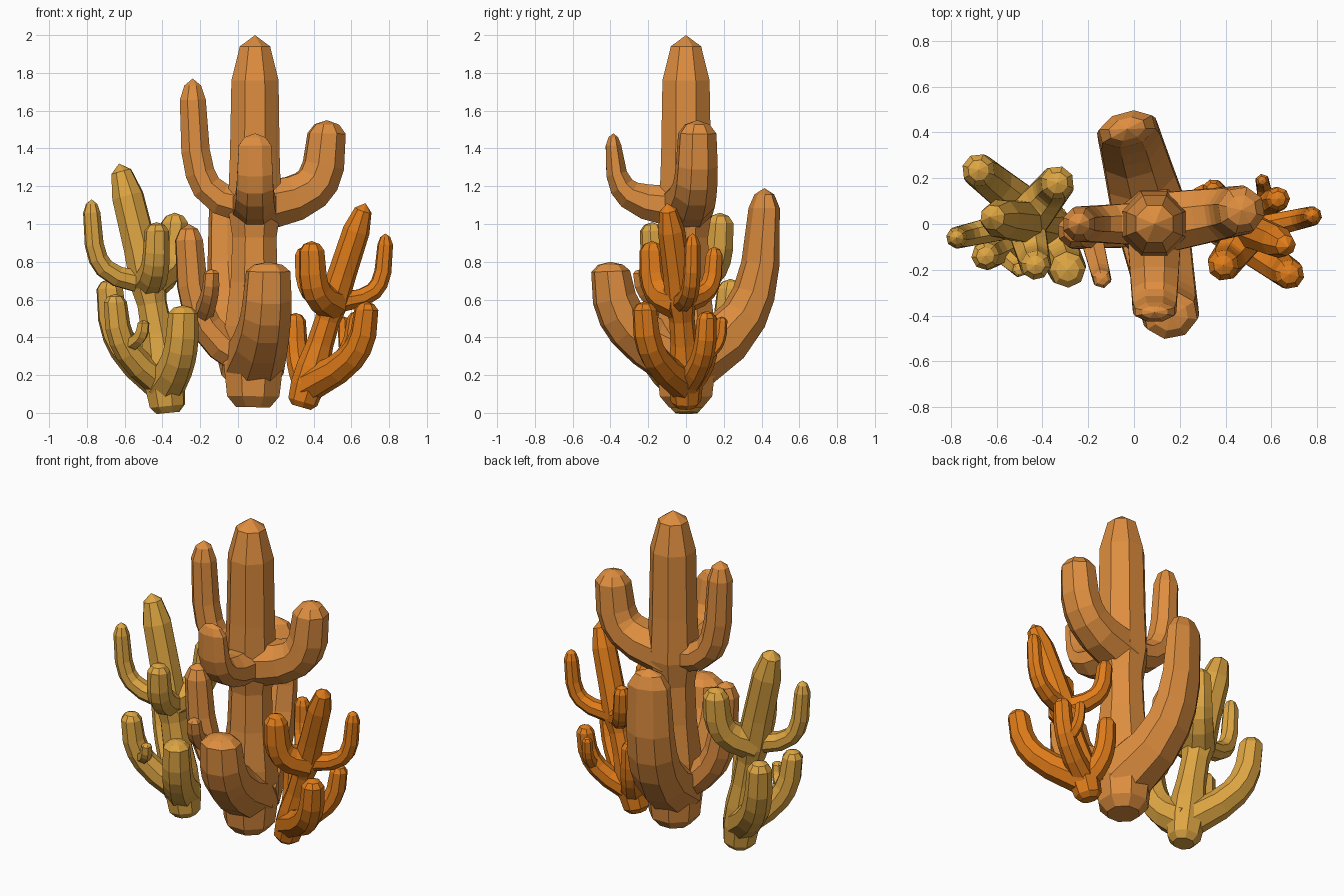
import bpy, bmesh, math
from mathutils import Vector

if "Cube" in bpy.data.objects:
    bpy.data.objects.remove(bpy.data.objects["Cube"])

# shared profiles: (position along the limb, radius factor)
TRUNK = [(0, .65), (.03, 1), (.12, 1.14), (.22, 1.1), (.34, .9), (.46, .84), (.54, 1.02), (.68, .95), (.88, .9), (.97, .58), (1, 0)]
ARM = [(0, 1.3), (.22, 1.15), (.42, 1.08), (.58, 1.05), (.75, 1.02), (.95, .93), (.985, .6), (1, 0)]
UPPER, LOWER = .54, .12          # where the two whorls of arms leave the trunk


def curve(a, b, c, w=1.0):
    """Weighted quadratic bend from a to c, pulled towards b."""
    a, b, c = Vector(a), Vector(b), Vector(c)

    def at(t):
        k = (1 - t) ** 2, 2 * w * t * (1 - t), t * t
        return (a * k[0] + b * k[1] + c * k[2]) / sum(k)
    return at


def limb(bm, path, profile, radius, sides=8, flat=1.0):
    """Faceted tube along path, closed to a point; flat squashes it radially."""
    span = path(1) - path(0)
    side = Vector((-span.y, span.x, 0))
    side = side.normalized() if side.length > .01 else Vector((0, 1, 0))
    rings = []
    for t, f in profile[:-1]:
        d = (path(min(t + .02, 1)) - path(max(t - .02, 0))).normalized()
        u = (side - d * side.dot(d)).normalized()
        v = d.cross(u) * (1 + (flat - 1) * t)
        angles = [2 * math.pi * (k + .5) / sides for k in range(sides)]
        rings.append([bm.verts.new(path(t) + (u * math.cos(a) + v * math.sin(a)) * radius * f)
                      for a in angles])
    tip = bm.verts.new(path(1))
    for k in range(sides):
        j = (k + 1) % sides
        for a, b in zip(rings, rings[1:]):
            bm.faces.new((a[k], a[j], b[j], b[k]))
        bm.faces.new((rings[-1][k], rings[-1][j], tip))
    bm.faces.new(rings[0][::-1])


def coral(name, rgb, trunk, radius, upper, lower, twig):
    """Arms are (x, y, elbow height, tip height, radius, optional flatness)."""
    bm = bmesh.new()
    stem = curve(*trunk)
    limb(bm, stem, TRUNK, radius)

    def arm(start, bend, x, y, elbow, top, r, flat=1.0, sides=8):
        path = curve(start, (x, y, elbow), (x, y, top), bend)
        limb(bm, path, ARM, r, sides, flat)
        return path

    for a in upper:
        arm(stem(UPPER), 2.0, *a)
    paths = [arm(stem(LOWER), 1.6, *a) for a in lower]
    arm(paths[-1](.5), 1.5, *twig, sides=6)      # small twig on the last lower arm

    bmesh.ops.recalc_face_normals(bm, faces=bm.faces)
    me = bpy.data.meshes.new(name)
    bm.to_mesh(me)
    bm.free()
    mat = bpy.data.materials.new(name + "_colour")
    mat.diffuse_color = (*rgb, 1)
    mat.use_nodes = True
    mat.node_tree.nodes["Principled BSDF"].inputs["Base Color"].default_value = mat.diffuse_color
    me.materials.append(mat)
    bpy.context.collection.objects.link(bpy.data.objects.new(name, me))


# Tall central coral: arms left, right, front; then front, back, left
coral("tall_coral", (.73, .27, .05), [(.08, 0, .03), (.09, 0, 1), (.09, 0, 2)], .15,
      upper=[(-.24, 0, 1.13, 1.77, .08), (.47, .06, 1.15, 1.55, .112), (.09, -.385, 1.12, 1.48, .1, .45)],
      lower=[(.16, -.4, .46, .8, .13, .85), (-.03, .415, .47, 1.19, .14, .58), (-.26, -.03, .42, 1, .083)],
      twig=(-.14, -.24, .62, .76, .045))

# Yellow coral: arms left, front, back right; then front right, back left, front left
coral("left_coral", (.73, .38, .055), [(-.37, 0, 0), (-.43, 0, .6), (-.63, .03, 1.32)], .097,
      upper=[(-.775, -.06, .73, 1.13, .05), (-.43, -.18, .75, 1.01, .07), (-.335, .18, .76, 1.06, .08)],
      lower=[(-.29, -.2, .28, .57, .085), (-.68, .235, .35, .71, .078), (-.65, -.14, .33, .63, .066)],
      twig=(-.5, -.2, .39, .49, .035))

# Orange coral: arms front left, right, back left; then back left, front right, back right
coral("right_coral", (.74, .2, .01), [(.335, 0, .03), (.47, 0, .5), (.675, -.1, 1.11)], .08,
      upper=[(.39, -.18, .62, .91, .074), (.78, .035, .61, .95, .045), (.345, .15, .63, .88, .05)],
      lower=[(.305, .12, .25, .53, .058), (.68, -.22, .29, .59, .07), (.63, .11, .28, .54, .056)],
      twig=(.56, .19, .35, .51, .032))
